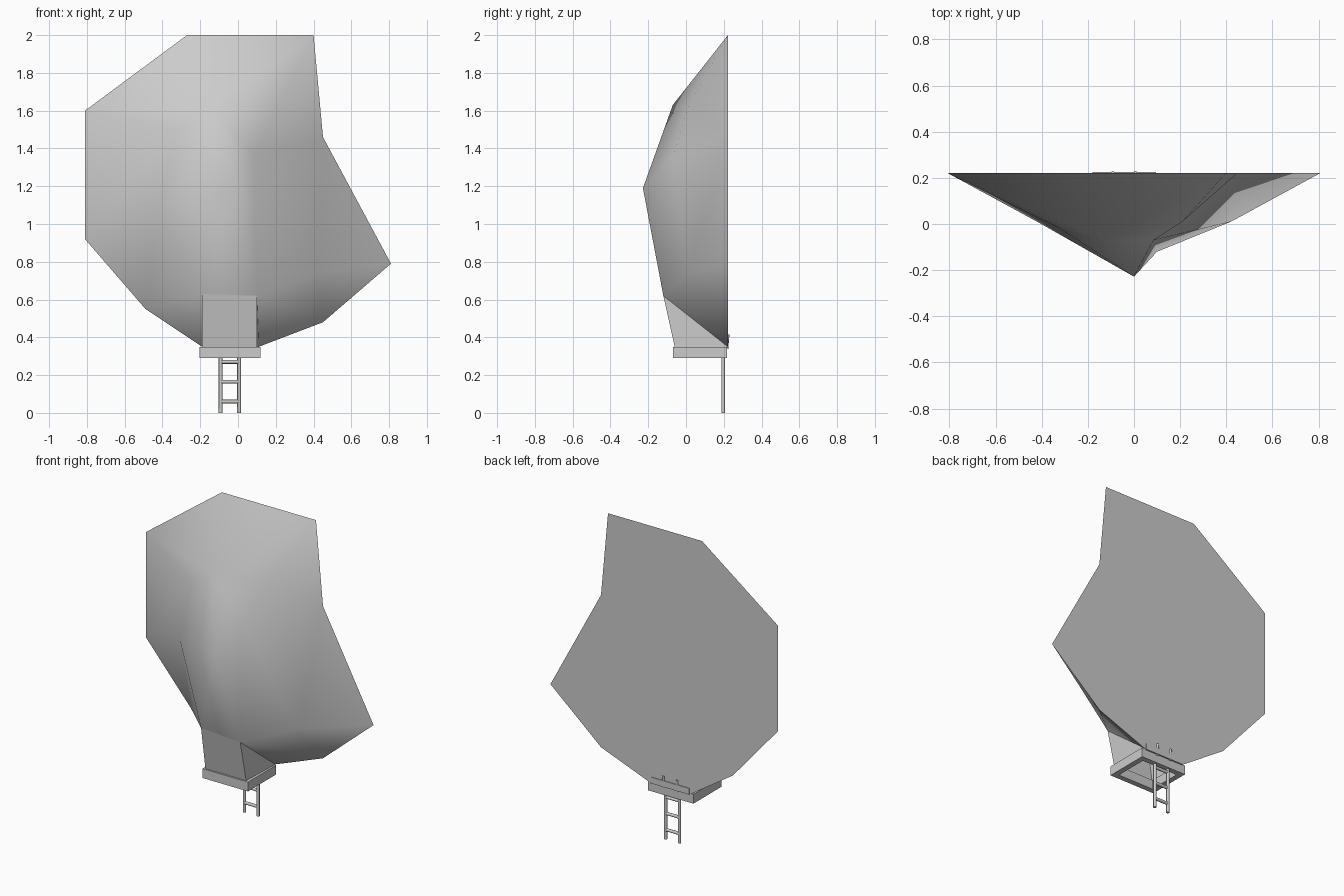
import bpy, math
from mathutils import Vector

if "Cube" in bpy.data.objects:
    bpy.data.objects.remove(bpy.data.objects["Cube"])


def mesh_object(name, verts, faces, smooth=None):
    me = bpy.data.meshes.new(name)
    me.from_pydata(verts, [], faces)
    me.update()
    ob = bpy.data.objects.new(name, me)
    bpy.context.collection.objects.link(ob)
    if smooth:
        bpy.ops.object.select_all(action='DESELECT')
        bpy.context.view_layer.objects.active = ob
        ob.select_set(True)
        bpy.ops.object.shade_smooth_by_angle(angle=math.radians(smooth))
    return ob


def box(name, lo, hi):
    bpy.ops.mesh.primitive_cube_add(size=1, location=[(a + b) / 2 for a, b in zip(lo, hi)])
    ob = bpy.context.object
    ob.name = name
    ob.scale = [b - a for a, b in zip(lo, hi)]
    return ob


def rod(name, a, b, r):
    a, b = Vector(a), Vector(b)
    d = b - a
    bpy.ops.mesh.primitive_cylinder_add(vertices=8, radius=r, depth=d.length, location=(a + b) / 2)
    ob = bpy.context.object
    ob.name = name
    ob.rotation_euler = d.to_track_quat('Z', 'Y').to_euler()
    bpy.ops.object.shade_smooth_by_angle(angle=math.radians(50))


# Main shell: flat back outline joined to a faceted bulging front
BACK = 0.222
outline = [(-.27, 2), (.40, 2), (.45, 1.46), (.81, .79), (.45, .48),
           (.11, .35), (-.19, .35), (-.49, .55), (-.81, .92), (-.81, 1.60)]
inner = {'P': (0, -.228, 1.19), 'R': (-.15, -.07, 1.63), 'K': (.21, .01, 1.62),
         'J': (.085, -.07, 1.36), 'B': (-.32, -.02, 1.50), 'A': (-.42, .01, 1.09),
         'C': (.42, .01, .74), 'L': (-.19, -.105, .63), 'T': (.10, -.12, .62)}
verts = [(x, BACK, z) for x, z in outline] + list(inner.values())
index = {str(i): i for i in range(10)}
index.update({k: 10 + i for i, k in enumerate(inner)})
patches = ("01KR RKJ RJP 0RB9 BRP ABP 9BA8 APL PTL 8A7 7AL 7L6 "
           "12JK J2C PJT JCT 23C C34 C4T T45").split()
# fronts listed clockwise or not are made consistent (all face -y)
faces = []
for p in patches:
    f = [index[c] for c in p]
    a, b, c = (Vector(verts[i]) for i in f[:3])
    faces.append(f[::-1] if (b - a).cross(c - a).y > 0 else f)
faces.append(list(range(10)))
mesh_object("shell", verts, faces, 75)

# Neck joining the shell to the base frame
L, T = inner['L'], inner['T']
mesh_object("neck", [L, T, (.10, -.06, .35), (-.19, -.06, .35),
                     (.11, BACK, .35), (-.19, BACK, .35)],
            [(0, 3, 2, 1), (1, 2, 4), (0, 5, 3)])

# Hollow base frame
x0, x1, y0, y1, w = -.205, .12, -.07, .217, .035
for n, lo, hi in [("front", (x0, y0), (x1, y0 + w)), ("back", (x0, y1 - w), (x1, y1)),
                  ("left", (x0, y0 + w), (x0 + w, y1 - w)),
                  ("right", (x1 - w, y0 + w), (x1, y1 - w))]:
    box("frame_" + n, (*lo, .29), (*hi, .35))

# Thin plate behind the neck
box("back_plate", (-.18, .213, .345), (.095, .226, .385))

# Ladder with hooks at the top
for x in (-.092, .006):
    rod("ladder_rail", (x, .197, 0), (x, .197, .36), .010)
    rod("ladder_hook", (x, .216, .34), (x, .222, .415), .008)
for z in (.06, .165, .27):
    rod("ladder_rung", (-.092, .197, z), (.006, .197, z), .010)
